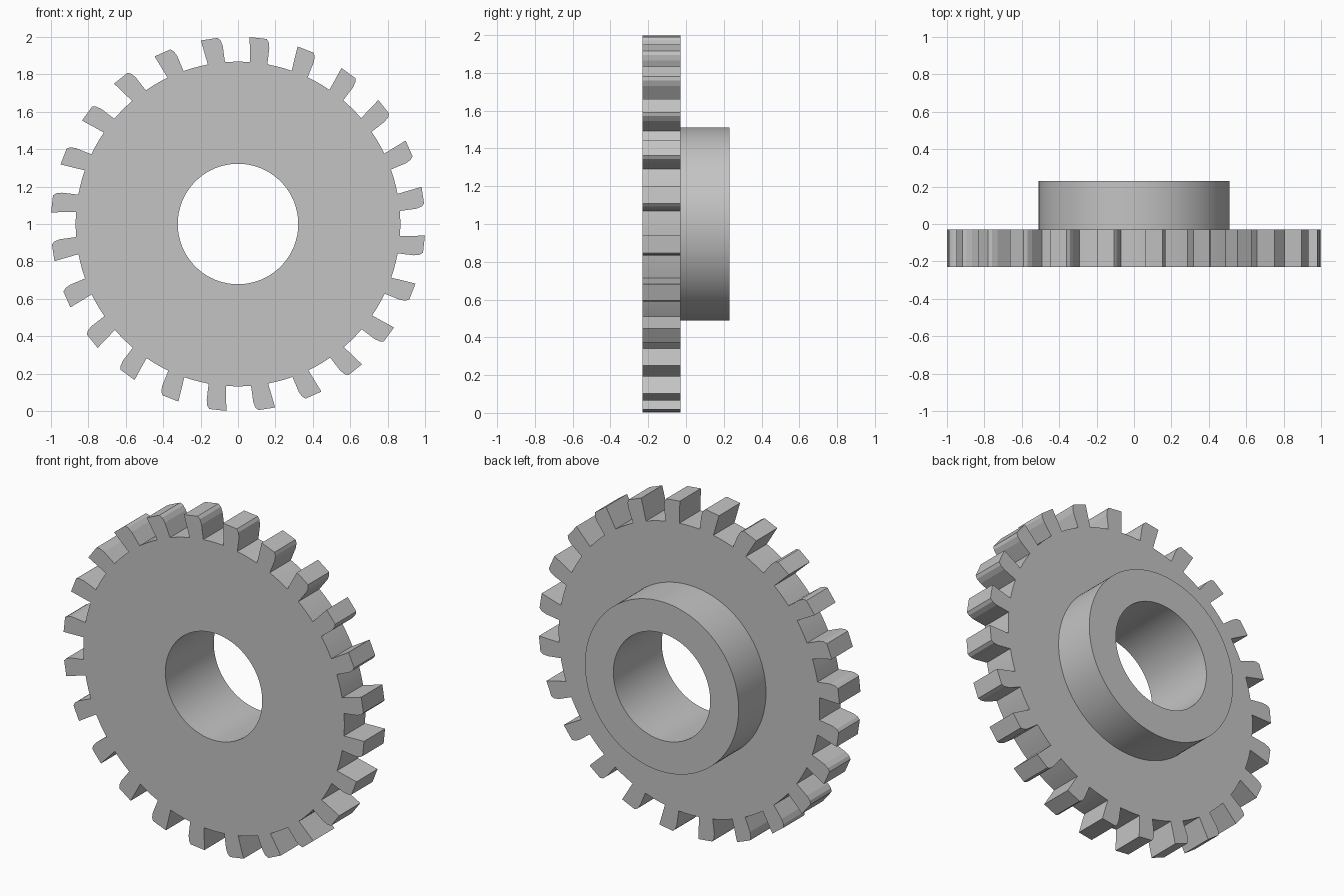
import bpy, bmesh
from math import cos, sin, radians
from mathutils import Vector

cube = bpy.data.objects.get("Cube")
if cube:
    bpy.data.objects.remove(cube, do_unlink=True)

TEETH = 24
PITCH = 360 / TEETH
BORE_R, HUB_R, ROOT_R = 0.322, 0.511, 0.868
FRONT_Y, PLATE_DEPTH, HUB_DEPTH = -0.23, 0.20, 0.26

# Angles around one pitch: the first three lie under a tooth
STEPS = (4.6, 7.65, 10.7, 13.65, 16.6)
# Slanted tooth outline above the root: (angle, radius)
TOOTH = ((11.45, 1.001), (6.2, 1.001), (5.4, 0.985), (4.9, 0.955))

bm = bmesh.new()


def point(angle, radius):
    a = radians(angle)
    return bm.verts.new((radius * cos(a), FRONT_Y, 1 + radius * sin(a)))


def extrude(faces, depth):
    """Pull faces towards the back and return the moved faces."""
    geom = bmesh.ops.extrude_face_region(bm, geom=faces)["geom"]
    moved = [g for g in geom if isinstance(g, bmesh.types.BMVert)]
    bmesh.ops.translate(bm, verts=moved, vec=Vector((0, depth, 0)))
    return [g for g in geom if isinstance(g, bmesh.types.BMFace)]


# Front face: concentric rings from the bore to the tooth roots
angles = [i * PITCH + s for i in range(TEETH) for s in STEPS]
rings = [[point(a, r) for a in angles] for r in (BORE_R, HUB_R, ROOT_R)]
count = len(angles)
for inner, outer in zip(rings, rings[1:]):
    for i in range(count):
        j = (i + 1) % count
        bm.faces.new((inner[i], outer[i], outer[j], inner[j]))

# Teeth
for i in range(TEETH):
    k = i * len(STEPS)
    tips = [point(i * PITCH + a, r) for a, r in TOOTH]
    bm.faces.new(rings[2][k:k + 3] + tips)

# Plate thickness, then the raised hub on the back
back = extrude(bm.faces[:], PLATE_DEPTH)
hub_limit = (BORE_R + HUB_R) / 2 + 0.05
hub = [f for f in back
       if (f.calc_center_median() - Vector((0, FRONT_Y + PLATE_DEPTH, 1))).length < hub_limit]
extrude(hub, HUB_DEPTH)
bmesh.ops.recalc_face_normals(bm, faces=bm.faces[:])

mesh = bpy.data.meshes.new("gear_wheel")
bm.to_mesh(mesh)
bm.free()
gear = bpy.data.objects.new("gear_wheel", mesh)
bpy.context.collection.objects.link(gear)

# Plain grey metal
grey = bpy.data.materials.new("grey")
grey.use_nodes = True
colour = (0.55, 0.55, 0.55, 1)
grey.diffuse_color = colour
grey.node_tree.nodes["Principled BSDF"].inputs["Base Color"].default_value = colour
mesh.materials.append(grey)

# Smooth bore and hub, crisp teeth
bpy.ops.object.select_all(action="DESELECT")
gear.select_set(True)
bpy.context.view_layer.objects.active = gear
bpy.ops.object.shade_smooth_by_angle(angle=radians(12))
